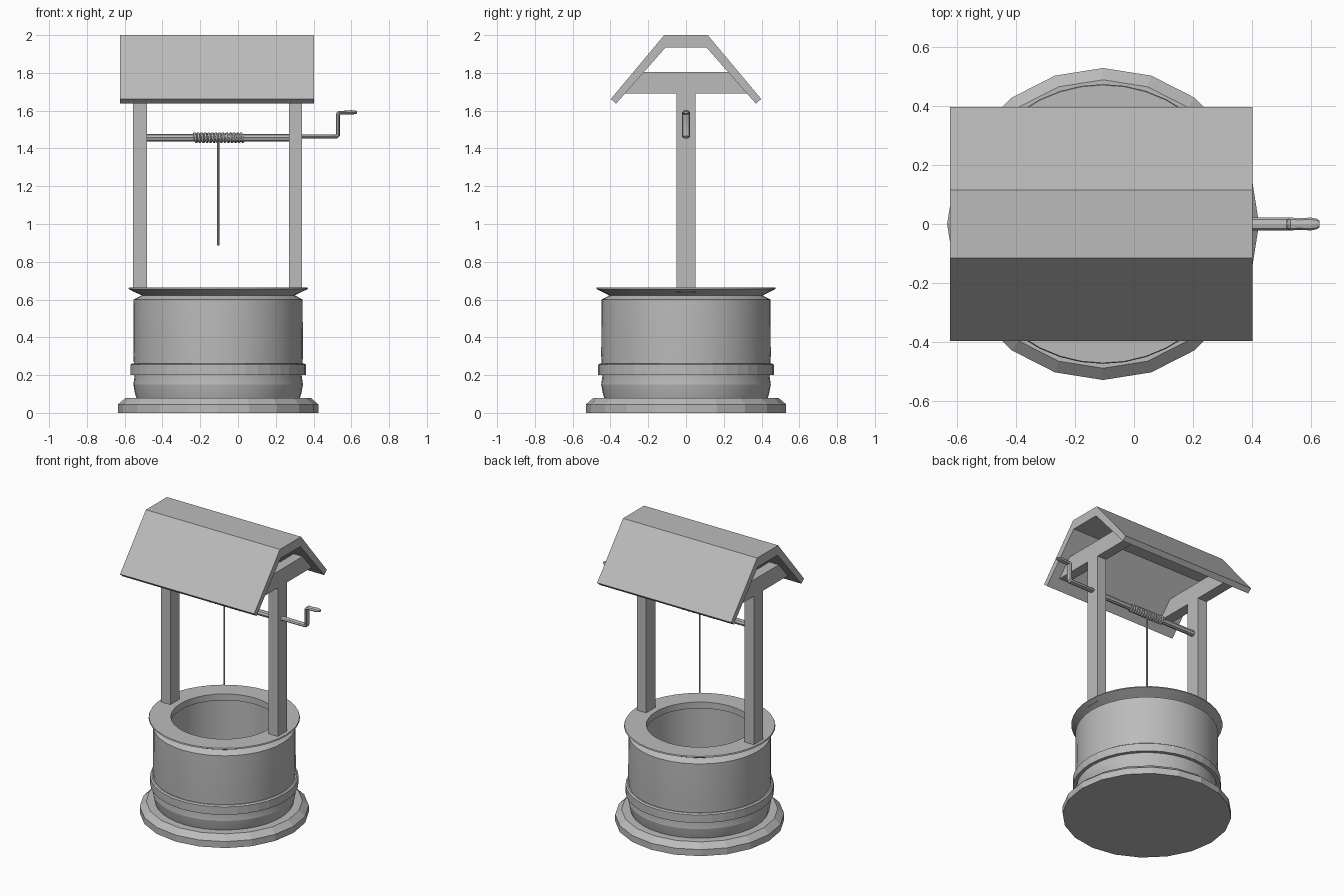
import bpy, bmesh, math
from mathutils import Vector

cube = bpy.data.objects.get("Cube")
if cube:
    bpy.data.objects.remove(cube, do_unlink=True)

CX = -0.105  # axis of the round wall

grey = bpy.data.materials.new("plain_grey")
grey.use_nodes = True
COLOUR = (0.5, 0.5, 0.5, 1)
grey.diffuse_color = COLOUR
grey.node_tree.nodes["Principled BSDF"].inputs["Base Color"].default_value = COLOUR


def finish(name, bm):
    bmesh.ops.recalc_face_normals(bm, faces=bm.faces)
    mesh = bpy.data.meshes.new(name)
    bm.to_mesh(mesh)
    bm.free()
    mesh.materials.append(grey)
    ob = bpy.data.objects.new(name, mesh)
    bpy.context.collection.objects.link(ob)
    return ob


def smooth(ob, angle):
    bpy.ops.object.select_all(action='DESELECT')
    ob.select_set(True)
    bpy.context.view_layer.objects.active = ob
    bpy.ops.object.shade_smooth_by_angle(angle=math.radians(angle))


def lathe(name, profile, sides, closed=False):
    """Turn (radius, z) points around the wall axis; end points are capped."""
    bm = bmesh.new()
    rings = []
    for r, z in profile:
        rings.append([bm.verts.new((CX + r * math.cos(a), r * math.sin(a), z))
                      for a in (2 * math.pi * i / sides for i in range(sides))])
    pairs = list(zip(rings, rings[1:]))
    if closed:
        pairs.append((rings[-1], rings[0]))
    else:
        bm.faces.new(rings[0])
        bm.faces.new(rings[-1])
    for a, b in pairs:
        for i in range(sides):
            j = (i + 1) % sides
            bm.faces.new((a[i], a[j], b[j], b[i]))
    return finish(name, bm)


def prism(name, outline, x0, x1):
    """Extrude a (y, z) outline along x."""
    bm = bmesh.new()
    face = bm.faces.new([bm.verts.new((x0, y, z)) for y, z in outline])
    out = bmesh.ops.extrude_face_region(bm, geom=[face])
    bmesh.ops.translate(bm, vec=(x1 - x0, 0, 0),
                        verts=[v for v in out["geom"] if isinstance(v, bmesh.types.BMVert)])
    return finish(name, bm)


def tube(name, points, radius, resolution=2, widen=1, taper=None):
    """Round bar along a path, optionally widened along y."""
    curve = bpy.data.curves.new(name, 'CURVE')
    curve.dimensions = '3D'
    curve.bevel_depth = radius
    curve.bevel_resolution = resolution
    curve.use_fill_caps = True
    spline = curve.splines.new('POLY')
    spline.points.add(len(points) - 1)
    for i, (p, co) in enumerate(zip(spline.points, points)):
        p.co = (*co, 1)
        p.radius = taper[i] if taper else 1
    curve.materials.append(grey)
    ob = bpy.data.objects.new(name, curve)
    bpy.context.collection.objects.link(ob)
    ob.scale.y = widen
    bpy.ops.object.select_all(action='DESELECT')
    ob.select_set(True)
    bpy.context.view_layer.objects.active = ob
    bpy.ops.object.convert(target='MESH')
    smooth(bpy.context.object, 40)


# Stepped foot
lathe("foot", [(0.53, 0), (0.53, 0.045), (0.49, 0.08)], 20)

# Hollow wall with a waisted lower course and an open shaft
wall = lathe("wall", [(0.43, 0.07), (0.44, 0.1), (0.449, 0.15), (0.442, 0.2), (0.449, 0.3),
                      (0.447, 0.6), (0.40, 0.625), (0.35, 0.63), (0.35, 0.09)], 40)
smooth(wall, 12)

# Band around the wall
lathe("band", [(0.43, 0.2), (0.465, 0.2), (0.465, 0.255), (0.455, 0.262), (0.43, 0.262)],
      40, closed=True)

# Flared rim
rim = lathe("rim", [(0.335, 0.62), (0.405, 0.622), (0.475, 0.656), (0.472, 0.664), (0.335, 0.664)],
            40, closed=True)
smooth(rim, 20)

# Posts with a trapezoid beam on each
for side, x0, x1 in (("right", -0.555, -0.482), ("left", 0.27, 0.34)):
    prism(side + "_post", [(-0.05, 0.64), (0.05, 0.64), (0.05, 1.7), (-0.05, 1.7)], x0, x1)
    prism(side + "_beam", [(-0.322, 1.692), (0.322, 1.692), (0.225, 1.806), (-0.225, 1.806)], x0, x1)

# Folded roof
half = [(0.115, 2.0), (0.398, 1.662), (0.37, 1.637), (0.108, 1.935)]
prism("roof", half + [(-y, z) for y, z in reversed(half)], -0.625, 0.402)

# Axle, wound rope and hanging rope
AZ = 1.457
tube("axle", [(-0.49, 0, AZ), (0.28, 0, AZ)], 0.02)
turns, steps = 14, 12
coil = []
for i in range(turns * steps + 1):
    a = 2 * math.pi * i / steps
    coil.append((-0.235 + 0.265 * i / (turns * steps), 0.02 * math.cos(a), AZ + 0.02 * math.sin(a)))
tube("rope_coil", coil, 0.009, 1)
tube("hanging_rope", [(CX, 0, AZ - 0.01), (CX, 0, 0.885)], 0.006)

# Crank with a flattened section and a rounded grip
tube("crank", [(0.32, 0, 1.463), (0.522, 0, 1.463), (0.529, 0, 1.47), (0.529, 0, 1.58),
               (0.536, 0, 1.589), (0.56, 0, 1.589), (0.6, 0, 1.591), (0.622, 0, 1.591),
               (0.63, 0, 1.591)],
     0.0115, 2, 1.9, [1, 1, 1, 1, 1, 0.9, 1, 0.8, 0.5])
